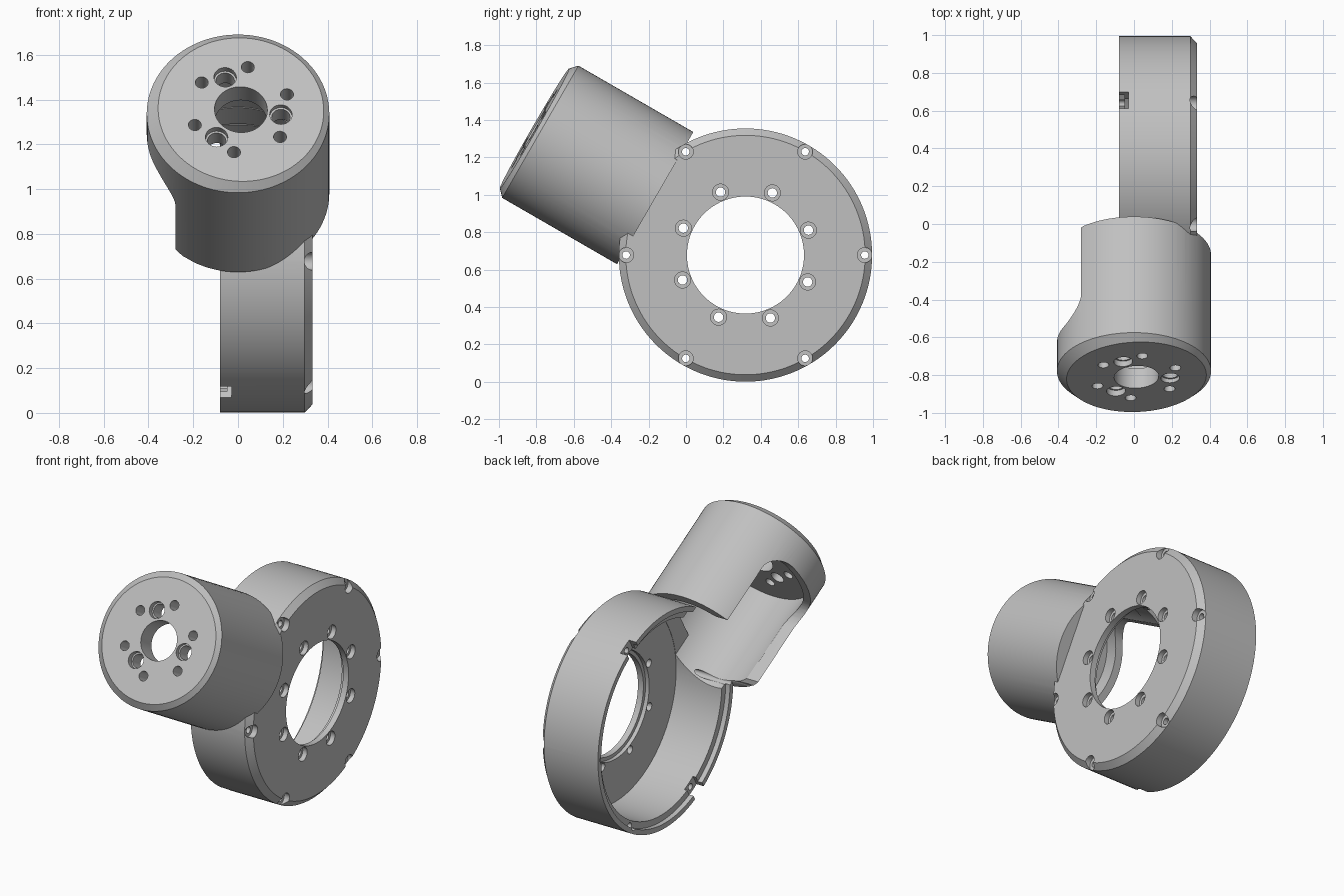
import bpy, bmesh, math
from mathutils import Matrix, Vector

if "Cube" in bpy.data.objects:
    bpy.data.objects.remove(bpy.data.objects["Cube"])

# Plain grey metal
grey = bpy.data.materials.new("grey metal")
grey.use_nodes = True
colour = (0.53, 0.53, 0.53, 1)
grey.diffuse_color = colour
for node in grey.node_tree.nodes:
    if node.type == 'BSDF_PRINCIPLED':
        node.inputs["Base Color"].default_value = colour


def frame(origin, x, y):
    x, y = Vector(x), Vector(y)
    m = Matrix((x, y, x.cross(y))).transposed().to_4x4()
    return Matrix.Translation(origin) @ m


# Ring: local z runs along the ring axis. Tube: local z points out of the end face.
S, C = math.sin(math.radians(30)), math.cos(math.radians(30))
RING = frame((0, 0.318, 0.678), (0, 1, 0), (0, 0, 1))
TUBE = frame((0, -0.81, 1.355), (1, 0, 0), (0, S, C))


def finish(name, bm, matrix):
    bm.transform(matrix)
    bmesh.ops.recalc_face_normals(bm, faces=bm.faces)
    mesh = bpy.data.meshes.new(name)
    bm.to_mesh(mesh)
    bm.free()
    mesh.materials.append(grey)
    ob = bpy.data.objects.new(name, mesh)
    bpy.context.scene.collection.objects.link(ob)
    return ob


def lathe(profile, centre=(0, 0), sides=96):
    """Closed solid turned from (height, radius) pairs."""
    bm = bmesh.new()
    rings = []
    for h, r in profile:
        rings.append([bm.verts.new((centre[0] + r * math.cos(math.tau * i / sides),
                                    centre[1] + r * math.sin(math.tau * i / sides), h))
                      for i in range(sides)])
    for a, b in zip(rings, rings[1:]):
        for i in range(sides):
            j = (i + 1) % sides
            bm.faces.new((a[i], a[j], b[j], b[i]))
    bm.faces.new(rings[0][::-1])
    bm.faces.new(rings[-1])
    return bm


def box(low, high):
    bm = bmesh.new()
    bmesh.ops.create_cube(bm, size=1)
    for v in bm.verts:
        v.co = [high[k] if v.co[k] > 0 else low[k] for k in range(3)]
    return bm


def combine(target, other, operation):
    mod = target.modifiers.new("cut", 'BOOLEAN')
    mod.operation, mod.solver, mod.object = operation, 'EXACT', other
    bpy.context.view_layer.objects.active = target
    bpy.ops.object.modifier_apply(modifier=mod.name)
    bpy.data.objects.remove(other)


def cut(bm, matrix):
    combine(housing, finish("cutter", bm, matrix), 'DIFFERENCE')


def polar(radius, degrees):
    a = math.radians(degrees)
    return radius * math.cos(a), radius * math.sin(a)


# Ring body with chamfered plate edge
housing = finish("joint_housing",
                 lathe([(-0.08, 0.677), (0.298, 0.677), (0.333, 0.64)], sides=128), RING)

# Angled tube with a chamfered, slightly tilted end face
tube = lathe([(-0.745, 0.408), (-0.036, 0.408), (0, 0.37)])
for v in tube.verts:
    if v.co.z > -0.01:
        v.co.z -= 0.035 * v.co.x
        v.co.x += 0.013
combine(housing, finish("tube", tube, TUBE), 'UNION')

# Ring cavity, rim step and central opening with inner step
cut(lathe([(-0.3, 0.605), (0.27, 0.605)], sides=128), RING)
cut(lathe([(-0.3, 0.645), (-0.05, 0.645)], sides=128), RING)
cut(lathe([(0.2, 0.335), (0.295, 0.335)]), RING)
cut(lathe([(0.2, 0.313), (0.5, 0.313)]), RING)

# Tube bore, then its passage through the ring wall behind the plate
cut(lathe([(-0.6, 0.36), (-0.12, 0.36)]), TUBE)
passage = lathe([(-0.95, 0.357), (-0.55, 0.357)])
sliced = bmesh.ops.bisect_plane(passage, geom=passage.verts[:] + passage.edges[:] + passage.faces[:],
                                plane_co=(0.268, 0, 0), plane_no=(1, 0, 0), clear_outer=True)
bmesh.ops.holes_fill(passage, edges=[e for e in sliced["geom_cut"] if isinstance(e, bmesh.types.BMEdge)])
cut(passage, TUBE)

# Side window in the tube with rounded corners at the end face
window = box((-0.6, -0.297, -1), (-0.1, 0.297, -0.21))
corners = [e for e in window.edges
           if all(v.co.z > -0.5 for v in e.verts) and e.verts[0].co.y == e.verts[1].co.y]
bmesh.ops.bevel(window, geom=corners, offset=0.13, segments=10, profile=0.5, affect='EDGES')
cut(window, TUBE)

# Counterbored plate holes
for k in range(8):
    p = polar(0.362, 21.6 + 45 * k)
    cut(lathe([(0.2, 0.025), (0.5, 0.025)], p, 24), RING)
    cut(lathe([(0.302, 0.043), (0.5, 0.043)], p, 24), RING)

# Rim screw holes
for k in range(6):
    p = polar(0.638, 60 * k)
    cut(lathe([(-0.3, 0.02), (0.5, 0.02)], p, 24), RING)
    cut(lathe([(0.297, 0.04), (0.5, 0.04)], p, 24), RING)

# Notches in the open rim
for angle in (60, 240):
    cut(box((0.58, -0.05, -0.2), (0.75, 0.05, -0.03)),
        RING @ Matrix.Rotation(math.radians(angle), 4, 'Z'))

# End face holes: centre bore, three counterbored screws, six small screws
FACE = TUBE @ Matrix.Translation((0.013, 0, 0))
cut(lathe([(-0.2, 0.118), (0.1, 0.118)], sides=64), FACE)
for k in range(3):
    p = polar(0.18, 113 + 120 * k)
    cut(lathe([(-0.2, 0.041), (0.1, 0.041)], p, 32), FACE)
    cut(lathe([(-0.03, 0.05), (0.1, 0.05)], p, 32), FACE)
for k in range(6):
    cut(lathe([(-0.2, 0.029), (0.1, 0.029)], polar(0.222, 22 + 60 * k), 24), FACE)

# Smooth walls with crisp edges
bpy.ops.object.select_all(action='DESELECT')
housing.select_set(True)
bpy.context.view_layer.objects.active = housing
bpy.ops.object.shade_smooth_by_angle(angle=math.radians(25))
